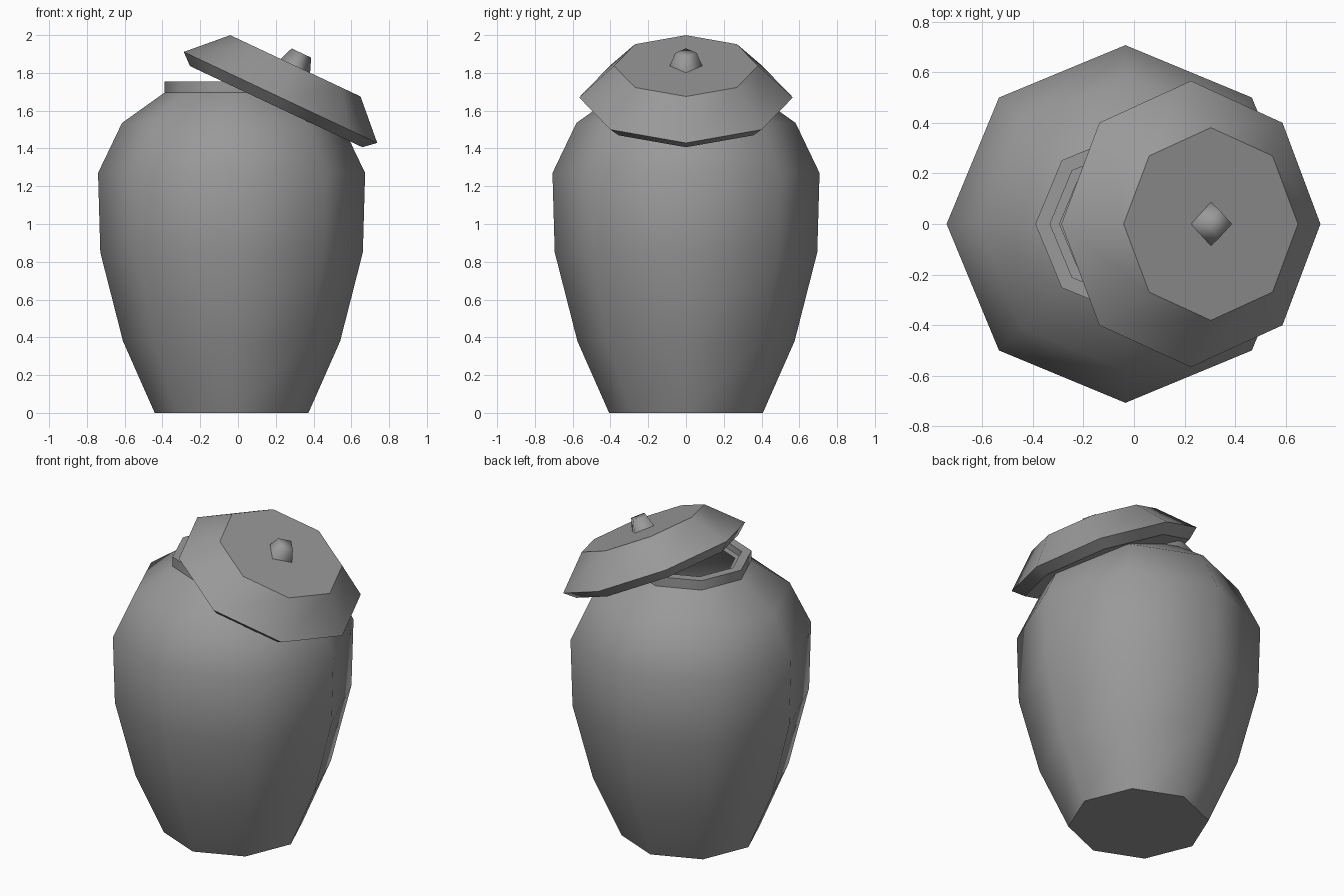
import bpy, bmesh, math

if "Cube" in bpy.data.objects:
    bpy.data.objects.remove(bpy.data.objects["Cube"])

# Dark grey glaze
glaze = bpy.data.materials.new("dark_grey")
glaze.diffuse_color = (0.32, 0.32, 0.32, 1)
glaze.use_nodes = True
glaze.node_tree.nodes["Principled BSDF"].inputs["Base Color"].default_value = glaze.diffuse_color


def lathe(name, profile, sides, smooth, loc=(0, 0, 0), tilt=0, top_cap=True):
    """Turn a bottom-to-top (radius, height) profile around z."""
    bm = bmesh.new()
    rings = []
    for r, z in profile:
        rings.append([bm.verts.new((r * math.cos(2 * math.pi * k / sides),
                                    r * math.sin(2 * math.pi * k / sides), z))
                      for k in range(sides)])
    for a, b in zip(rings, rings[1:]):
        for k in range(sides):
            n = (k + 1) % sides
            bm.faces.new((a[k], a[n], b[n], b[k]))
    bm.faces.new(rings[0][::-1])
    if top_cap:
        bm.faces.new(rings[-1])
    mesh = bpy.data.meshes.new(name)
    bm.to_mesh(mesh)
    bm.free()
    mesh.materials.append(glaze)
    obj = bpy.data.objects.new(name, mesh)
    bpy.context.collection.objects.link(obj)
    obj.location = loc
    obj.rotation_euler = (0, tilt, 0)
    bpy.ops.object.select_all(action='DESELECT')
    obj.select_set(True)
    bpy.context.view_layer.objects.active = obj
    bpy.ops.object.shade_smooth_by_angle(angle=math.radians(smooth))
    return obj


# Jar: belly, shoulder, upright neck, rim and inner ledge around the opening
lathe("jar_body", [(0.407, 0), (0.575, 0.38), (0.695, 0.85), (0.707, 1.27),
                   (0.58, 1.535), (0.356, 1.695), (0.356, 1.755),
                   (0.298, 1.755), (0.298, 1.715), (0.26, 1.715)],
      8, 50, (-0.034, 0, 0), top_cap=False)

# Lid slid off to the right, and its four-sided knob
LID_POS = (0.225, 0, 1.67)
TILT = math.radians(25.2)
lathe("lid", [(0.504, -0.054), (0.566, 0), (0.381, 0.185)],
      8, 40, LID_POS, TILT)
lathe("lid_knob", [(0.087, 0.183), (0.057, 0.26)],
      4, 100, LID_POS, TILT)
